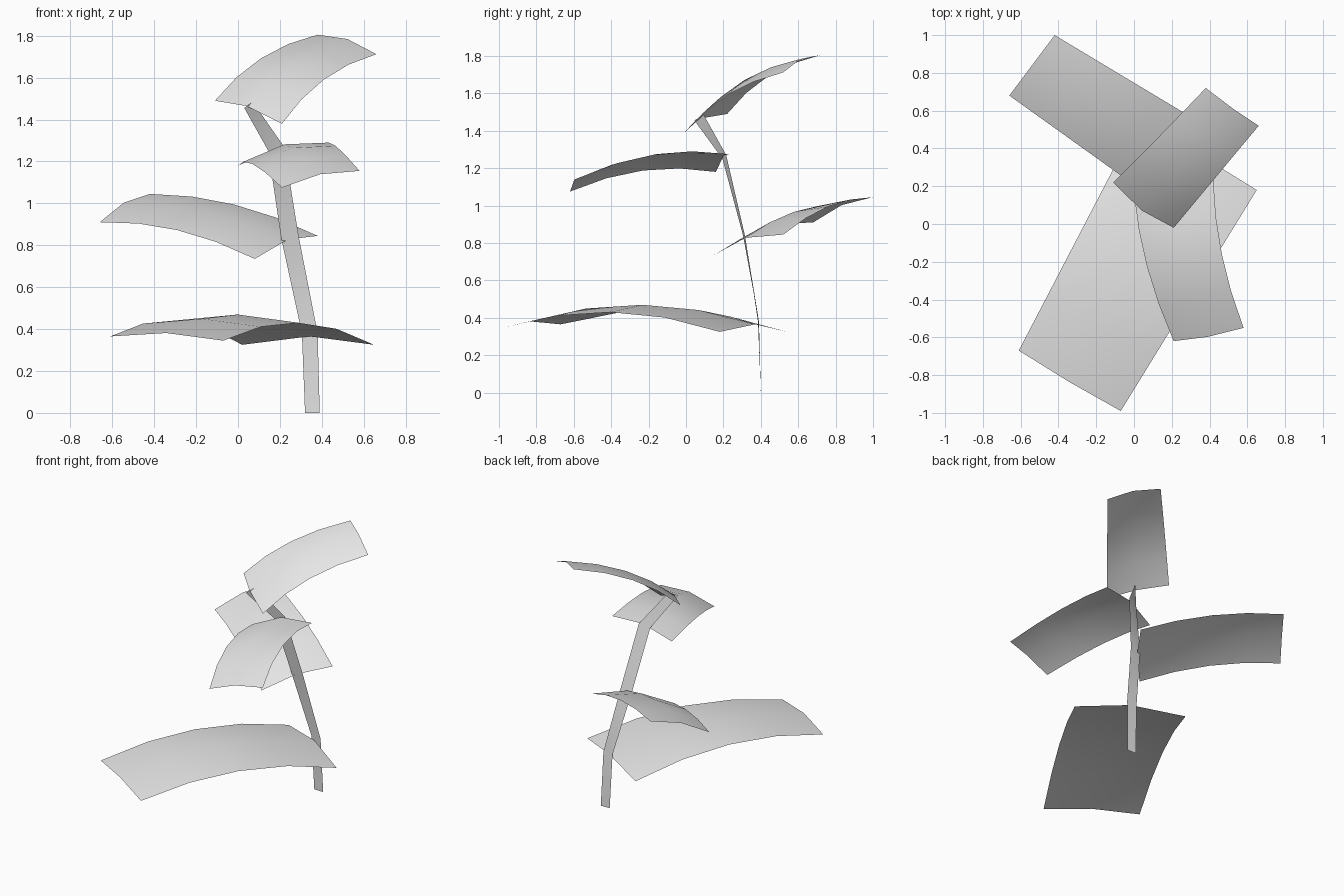
import bpy
from mathutils import Vector

cube = bpy.data.objects.get("Cube")
if cube:
    bpy.data.objects.remove(cube, do_unlink=True)

# One plain grey for the whole plant
grey = bpy.data.materials.new("light_grey")
grey.use_nodes = True
colour = (0.8, 0.8, 0.8, 1.0)
grey.diffuse_color = colour
for node in grey.node_tree.nodes:
    if node.type == 'BSDF_PRINCIPLED':
        node.inputs["Base Color"].default_value = colour


def make_sheet(name, rows):
    """Join equal rows of points into one smooth open sheet."""
    columns = len(rows[0])
    points = [point for row in rows for point in row]
    faces = []
    for i in range(len(rows) - 1):
        for j in range(columns - 1):
            corner = i * columns + j
            faces.append((corner, corner + 1, corner + columns + 1, corner + columns))
    mesh = bpy.data.meshes.new(name)
    mesh.from_pydata(points, [], faces)
    mesh.materials.append(grey)
    for polygon in mesh.polygons:
        polygon.use_smooth = True
    mesh.update()
    sheet = bpy.data.objects.new(name, mesh)
    bpy.context.collection.objects.link(sheet)
    return sheet


def make_leaf(name, base_left, base_right, tip_left, tip_right, arch, segments=4):
    """Arched leaf with a raised midrib; left and right as seen from the stem."""
    base_left, base_right, tip_left, tip_right, arch = map(
        Vector, (base_left, base_right, tip_left, tip_right, arch))
    length = (tip_left + tip_right - base_left - base_right) / 2
    rows = []
    for step in range(segments + 1):
        t = step / segments
        bulge = arch * (4 * t * (1 - t))
        left = base_left.lerp(tip_left, t) + bulge
        right = base_right.lerp(tip_right, t) + bulge
        # the midrib stands proud of the edges, more so near the stem
        slope = length + arch * (4 - 8 * t)
        up = (right - left).cross(slope).normalized()
        midrib = (left + right) / 2 + up * (0.042 - 0.015 * t)
        rows.append((left, midrib, right))
    return make_sheet(name, rows)


# Stem: a leaning flat ribbon that twists at the top
make_sheet("stem", [
    ((0.32, 0.40, 0.0), (0.39, 0.40, 0.0)),
    ((0.305, 0.39, 0.38), (0.38, 0.385, 0.38)),
    ((0.205, 0.305, 0.84), (0.29, 0.315, 0.84)),
    ((0.145, 0.195, 1.25), (0.22, 0.215, 1.27)),
    ((0.03, 0.045, 1.455), (0.07, 0.095, 1.485)),
])

# Leaves, from the lowest to the highest
make_leaf("lowest_leaf", (0.65, 0.18, 0.325), (0.02, 0.54, 0.325),
          (-0.07, -0.99, 0.345), (-0.61, -0.67, 0.365), (0, 0, 0.095))
make_leaf("back_leaf", (0.08, 0.15, 0.735), (0.38, 0.52, 0.845),
          (-0.66, 0.68, 0.91), (-0.42, 1.0, 1.045), (0, 0, 0.05))
make_leaf("front_leaf", (0.42, 0.23, 1.275), (0.0, 0.16, 1.18),
          (0.58, -0.55, 1.155), (0.21, -0.62, 1.075), (-0.035, 0, 0.06))
make_leaf("top_leaf", (-0.11, 0.22, 1.49), (0.21, -0.02, 1.38),
          (0.38, 0.72, 1.805), (0.66, 0.52, 1.712), (-0.025, -0.03, 0.045))
